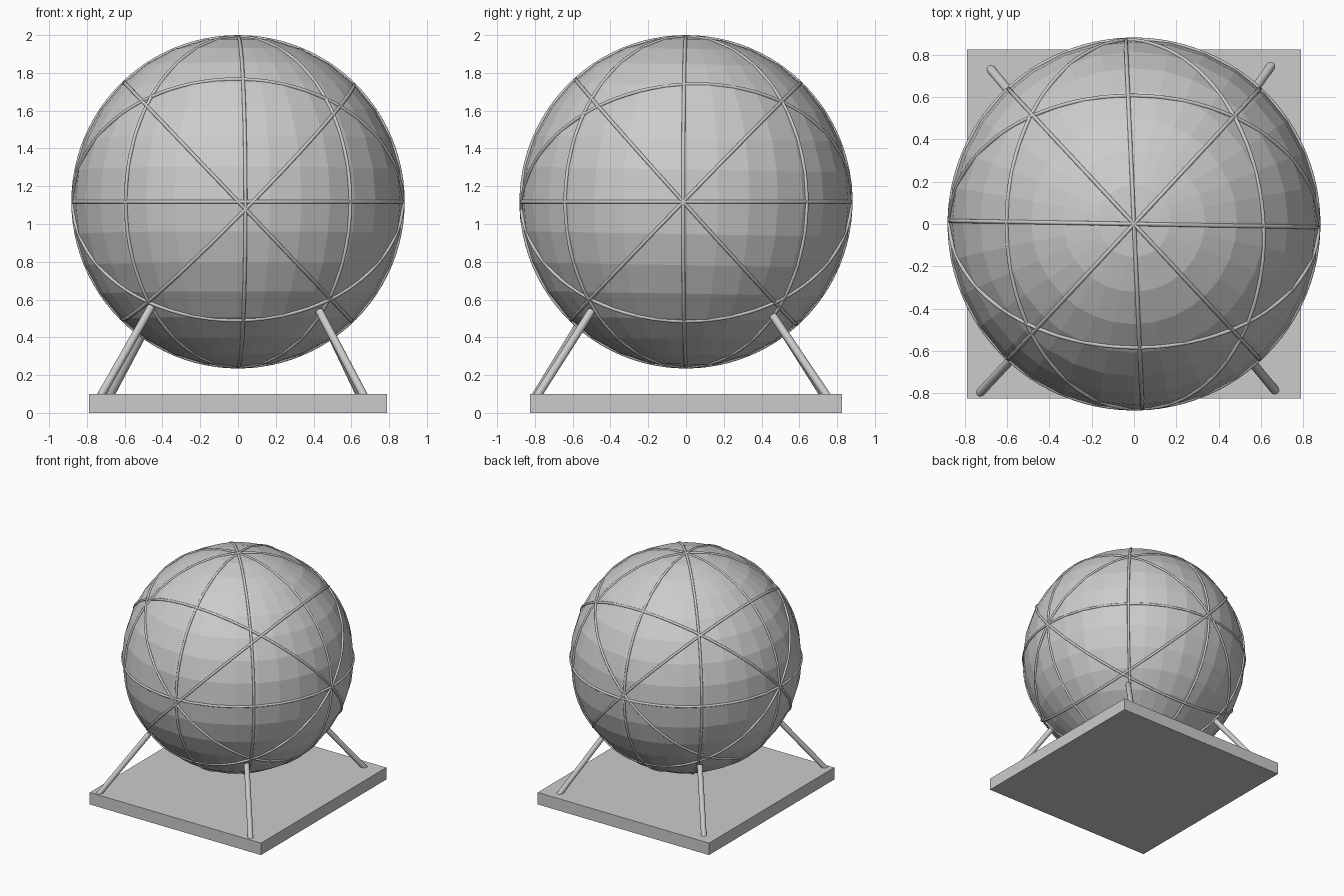
import bpy
from mathutils import Vector, Matrix
from math import radians

if "Cube" in bpy.data.objects:
    bpy.data.objects.remove(bpy.data.objects["Cube"])

CENTRE = Vector((0, 0, 1.1175))

# Base plate
bpy.ops.mesh.primitive_cube_add(size=1, location=(0, 0, 0.05))
base = bpy.context.object
base.name = "base_plate"
base.scale = (1.58, 1.65, 0.1)

# Faceted globe, tilted very slightly
bpy.ops.mesh.primitive_uv_sphere_add(segments=32, ring_count=16, radius=0.876,
                                     location=CENTRE, rotation=(radians(-1), 0, 0))
bpy.context.object.name = "globe"


# Thin hoop lying in the plane spanned by two directions
def hoop(name, a, b):
    a, b = Vector(a), Vector(b)
    rot = a.cross(b).to_track_quat('Z', 'Y').to_euler()
    bpy.ops.mesh.primitive_torus_add(major_radius=0.873, minor_radius=0.0095,
                                     major_segments=96, minor_segments=12,
                                     location=CENTRE, rotation=rot)
    bpy.context.object.name = name
    bpy.ops.object.shade_smooth()


SIDE = (0.88, -0.015, 0)
FRONT = (0.04, -0.88, -0.04)
UP = (0, 0, 1)
hoop("equator_hoop", (1, 0, 0), (0, 1, 0))
hoop("front_back_hoop", (0.04, -0.88, 0), UP)
hoop("side_hoop", SIDE, UP)
hoop("diagonal_hoop_front_up", SIDE, (0, -0.585, 0.65))
hoop("diagonal_hoop_back_up", SIDE, (0, 0.615, 0.635))
hoop("diagonal_hoop_left_up", FRONT, (-0.61, 0, 0.64))
hoop("diagonal_hoop_right_up", FRONT, (0.62, 0, 0.63))
hoop("corner_hoop_left", (-0.60, 0.645, 0), UP)
hoop("corner_hoop_right", (0.60, 0.645, 0), UP)


# Slanted support legs from plate corner to globe
def leg(name, foot, top):
    foot, top = Vector(foot), Vector(top)
    d = top - foot
    bpy.ops.mesh.primitive_cylinder_add(vertices=24, radius=0.021, depth=d.length,
                                        location=(foot + top) / 2,
                                        rotation=d.to_track_quat('Z', 'Y').to_euler())
    bpy.context.object.name = name
    bpy.ops.object.shade_smooth_by_angle(angle=radians(40))


leg("front_left_leg", (-0.73, -0.80, 0.085), (-0.46, -0.51, 0.56))
leg("front_right_leg", (0.67, -0.79, 0.085), (0.43, -0.50, 0.54))
leg("back_left_leg", (-0.68, 0.735, 0.085), (-0.45, 0.46, 0.52))
leg("back_right_leg", (0.65, 0.75, 0.085), (0.445, 0.46, 0.515))
